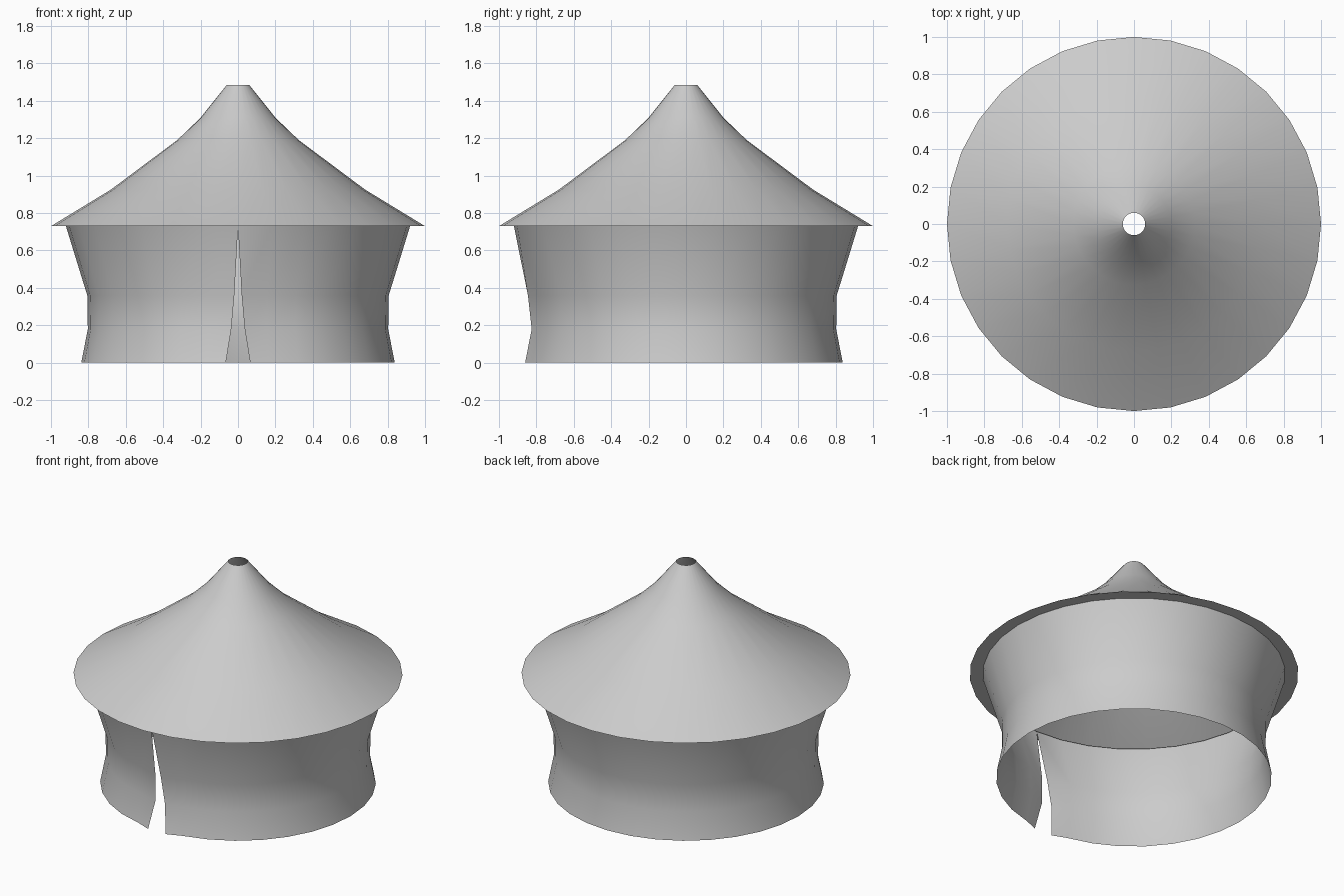
import bpy, bmesh
from math import sin, cos, pi

if "Cube" in bpy.data.objects:
    bpy.data.objects.remove(bpy.data.objects["Cube"])

SIDES = 32


def finish(name, bm):
    bmesh.ops.remove_doubles(bm, verts=bm.verts, dist=0.0005)
    mesh = bpy.data.meshes.new(name)
    bm.to_mesh(mesh)
    bm.free()
    obj = bpy.data.objects.new(name, mesh)
    bpy.context.collection.objects.link(obj)
    bpy.ops.object.select_all(action='DESELECT')
    obj.select_set(True)
    bpy.context.view_layer.objects.active = obj
    bpy.ops.object.shade_smooth_by_angle(angle=pi / 4)
    return obj


def revolve(bm, profile):
    """Sheet of rings, starting and ending at the front (-y)."""
    rows = []
    for r, z in profile:
        rows.append([bm.verts.new((r * sin(2 * pi * i / SIDES),
                                   -r * cos(2 * pi * i / SIDES), z))
                     for i in range(SIDES + 1)])
    for low, high in zip(rows, rows[1:]):
        for i in range(SIDES):
            bm.faces.new((low[i], low[i + 1], high[i + 1], high[i]))
    return rows


# Roof: swept canopy with smoke hole and a flat underside lip at the eaves
bm = bmesh.new()
revolve(bm, [(0.915, 0.73), (1.0, 0.73), (0.68, 0.925), (0.325, 1.19),
             (0.20, 1.31), (0.06, 1.485)])
finish("tent_roof", bm)

# Wall: waisted cloth sheet, with the front seam parted into an entrance slit
bm = bmesh.new()
rows = revolve(bm, [(0.838, 0), (0.803, 0.18), (0.806, 0.36), (0.92, 0.73)])
flap = [(0.065, -0.86), (0.036, -0.825), (0.02, -0.845)]
for row, (x, y) in zip(rows, flap):
    row[0].co.x, row[0].co.y = x, y
    row[-1].co.x, row[-1].co.y = -x, y
finish("tent_wall", bm)
